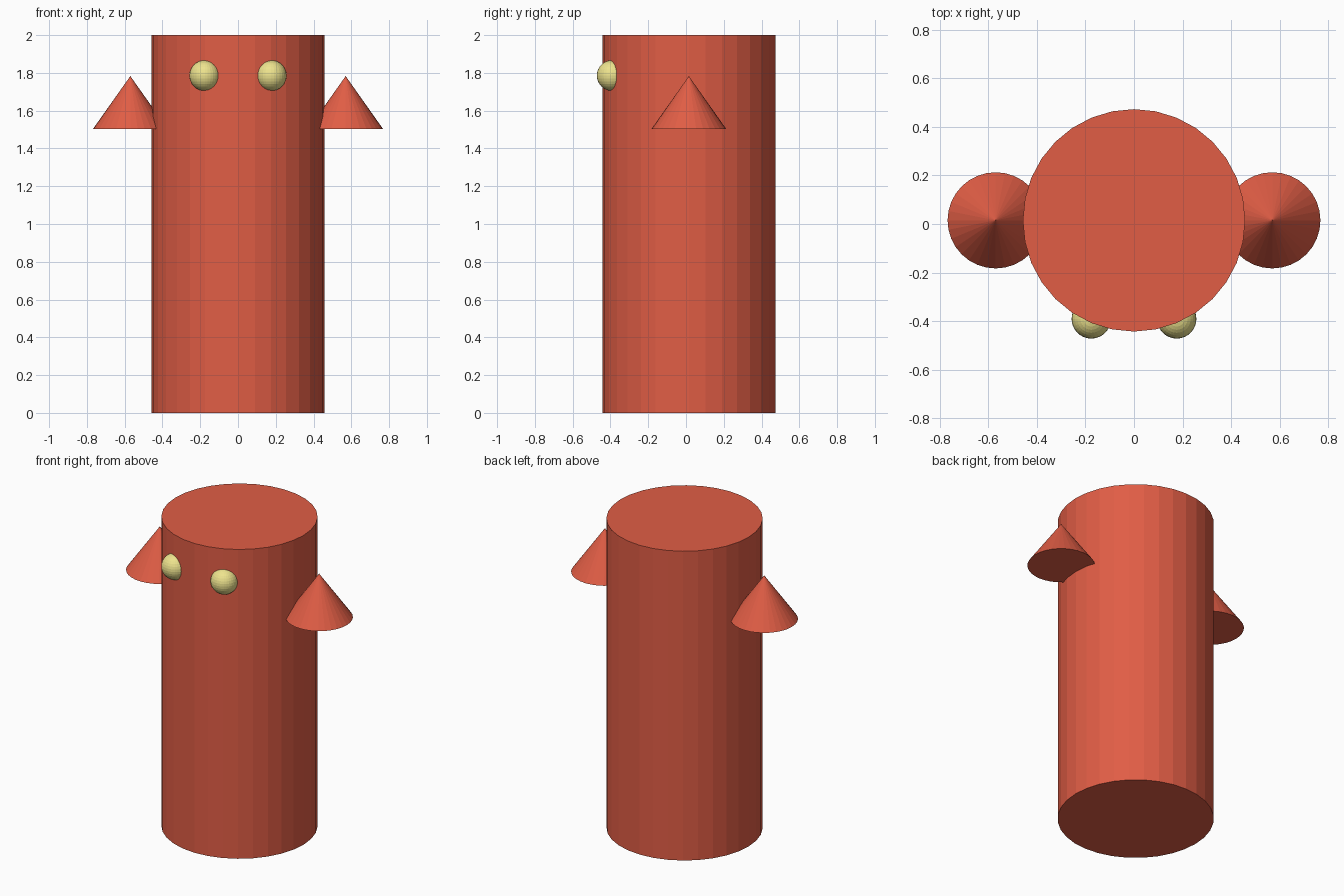
import bpy

if "Cube" in bpy.data.objects:
    bpy.data.objects.remove(bpy.data.objects["Cube"])

CY = 0.015  # body axis along y


def material(name, rgb):
    m = bpy.data.materials.new(name)
    m.diffuse_color = (*rgb, 1.0)
    m.use_nodes = True
    m.node_tree.nodes["Principled BSDF"].inputs["Base Color"].default_value = m.diffuse_color
    return m


def finish(name, mat):
    ob = bpy.context.object
    ob.name = name
    ob.data.materials.append(mat)
    return ob


red = material("red", (0.75, 0.11, 0.06))
yellow = material("pale_yellow", (0.85, 0.77, 0.27))

# Tall body
bpy.ops.mesh.primitive_cylinder_add(vertices=32, radius=0.458, depth=2.0,
                                    location=(0, CY, 1.0))
finish("body", red)

for side, label in ((-1, "left"), (1, "right")):
    # Cone-shaped arm
    bpy.ops.mesh.primitive_cone_add(vertices=32, radius1=0.198, radius2=0, depth=0.28,
                                    location=(side * 0.57, CY, 1.643))
    finish(label + "_arm", red)
    # Round eye set into the front
    bpy.ops.mesh.primitive_uv_sphere_add(segments=32, ring_count=16, radius=0.081,
                                         location=(side * 0.176, -0.391, 1.786))
    finish(label + "_eye", yellow)
